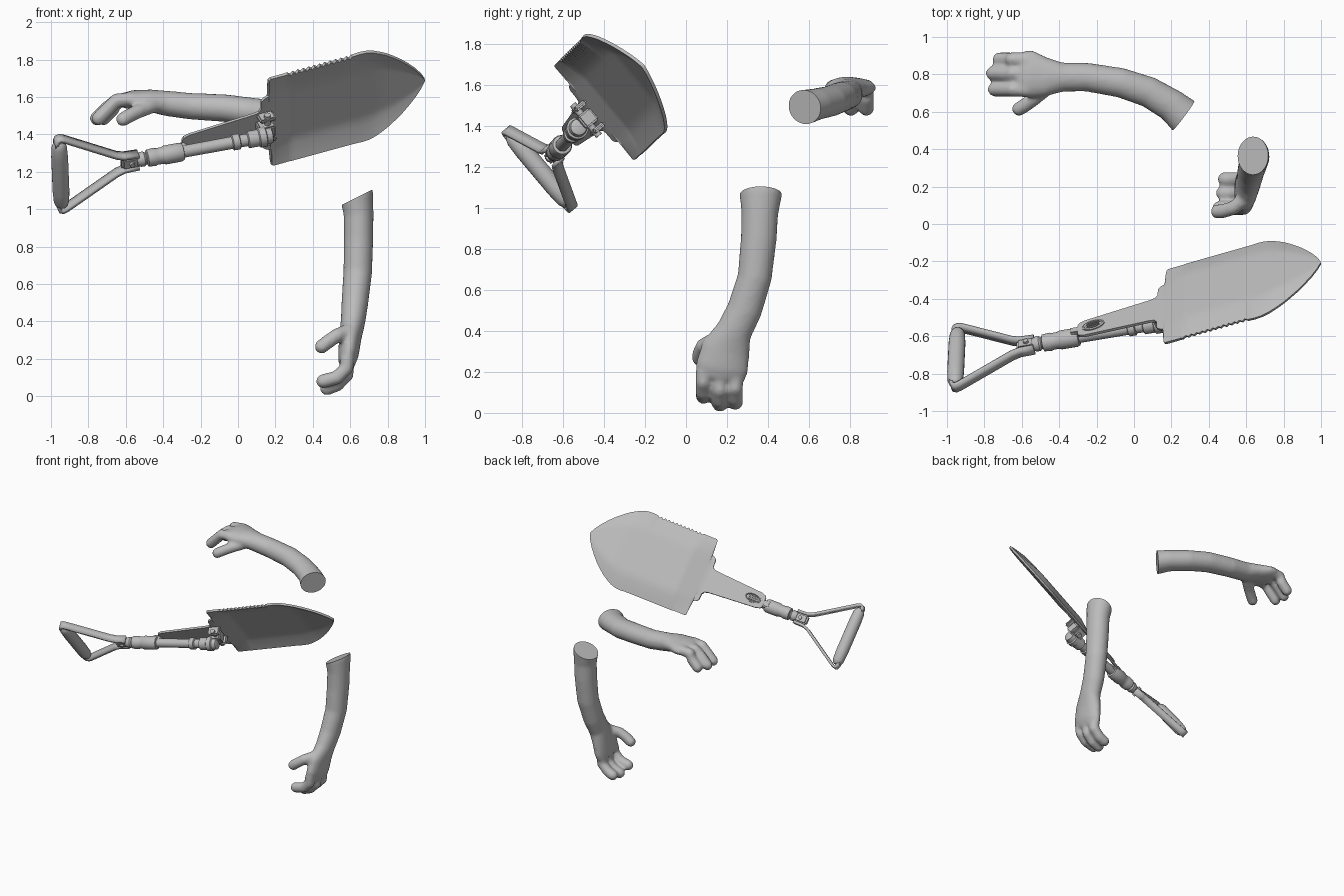
import bpy, bmesh
from math import cos, sin, pi
from mathutils import Vector, Matrix

cube = bpy.data.objects.get("Cube")
if cube:
    bpy.data.objects.remove(cube)

GREY = (0.5, 0.5, 0.5, 1)
mat = bpy.data.materials.new("plain_grey")
mat.use_nodes = True
mat.diffuse_color = GREY
mat.node_tree.nodes["Principled BSDF"].inputs["Base Color"].default_value = GREY


def frame(origin, along, across):
    """Matrix with local x along a part, y across it, z out of its back."""
    u = Vector(along).normalized()
    w = Vector(across)
    w = (w - u * w.dot(u)).normalized()
    m = Matrix((u, w, u.cross(w))).transposed().to_4x4()
    m.translation = Vector(origin)
    return m


ACROSS = (0, 0.637, -0.77)
BLADE = frame((0.17, -0.445, 1.465), (0.938, 0.25, 0.242), ACROSS)
SHAFT = frame((-0.95, -0.715, 1.187), (0.971, 0.165, 0.178), ACROSS)


def select(ob):
    bpy.ops.object.select_all(action='DESELECT')
    ob.select_set(True)
    bpy.context.view_layer.objects.active = ob


def finish(name, bm, matrix=Matrix(), angle=0.6):
    bmesh.ops.recalc_face_normals(bm, faces=bm.faces)
    me = bpy.data.meshes.new(name)
    bm.to_mesh(me)
    bm.free()
    ob = bpy.data.objects.new(name, me)
    bpy.context.collection.objects.link(ob)
    ob.matrix_world = matrix
    me.materials.append(mat)
    select(ob)
    bpy.ops.object.shade_smooth_by_angle(angle=angle)
    return ob


def loft(bm, rings, closed=True):
    """Skin a list of point rings; closed rings also get end caps."""
    rows = [[bm.verts.new(p) for p in r] for r in rings]
    n = len(rows[0])
    for a, b in zip(rows, rows[1:]):
        for i in range(n if closed else n - 1):
            j = (i + 1) % n
            bm.faces.new((a[i], a[j], b[j], b[i]))
    if closed:
        bm.faces.new(rows[0])
        bm.faces.new(rows[-1])


def lathe(name, profile, matrix, sides=20):
    """Turn (position, radius) pairs around local x."""
    bm = bmesh.new()
    loft(bm, [[(s, r * cos(2 * pi * i / sides), r * sin(2 * pi * i / sides))
               for i in range(sides)] for s, r in profile])
    return finish(name, bm, matrix)


def box(name, centre, size, matrix, bevel=0.008):
    bm = bmesh.new()
    bmesh.ops.create_cube(bm, size=1)
    bmesh.ops.scale(bm, vec=size, verts=bm.verts)
    bmesh.ops.translate(bm, vec=centre, verts=bm.verts)
    bmesh.ops.bevel(bm, geom=bm.edges, offset=bevel, segments=2, affect='EDGES')
    return finish(name, bm, matrix)


def apply(ob, kind, **settings):
    mod = ob.modifiers.new(kind.title(), kind)
    for key, value in settings.items():
        setattr(mod, key, value)
    select(ob)
    bpy.ops.object.modifier_apply(modifier=mod.name)


# Blade and neck: one dished sheet with a toothed edge
TEETH = 12
stations = [(-0.5, .035), (-.49, .05), (-.46, .06), (-.09, .085), (-.06, .092), (-.048, .11),
            (-.045, .16), (-.03, .175), (-.005, .185), (0, .295), (.01, .303), (.1, .303)]
stations += [(.11 + .37 * i / (2 * TEETH), .305) for i in range(2 * TEETH + 1)]
stations += [(.52, .308), (.56, .305), (.6, .293), (.64, .272), (.68, .247), (.72, .215),
             (.76, .18), (.8, .138), (.84, .09), (.87, .045), (.89, .004)]
COLS = 20
rings = []
tooth = 0
for u, h in stations:
    left = h
    if .11 <= u <= .481:
        left -= .014 * (tooth % 2)
        tooth += 1
    ramp = min(1, max(0, u + .03) / .16) * min(1, (.89 - u) / .25)
    row = []
    for i in range(COLS + 1):
        k = 2 * i / COLS - 1
        dish = .034 * ramp * min(1, 1.5 * (1 - k * k))
        row.append((u, k * (h if k > 0 else left), dish + .02 * max(u, 0)))
    rings.append(row)
bm = bmesh.new()
loft(bm, rings, closed=False)
blade = finish("blade_and_neck", bm, BLADE)
apply(blade, 'SOLIDIFY', thickness=.016, offset=0)
bpy.ops.object.shade_smooth_by_angle(angle=0.6)

# Latch on the neck: oval frame with ribs
bm = bmesh.new()
loft(bm, [[(-.41 + (.055 + d) * cos(2 * pi * i / 24), (.028 + d) * sin(2 * pi * i / 24), z)
           for i in range(24)] for d, z in ((.008, 0), (.008, .014), (0, .018), (-.006, .01))])
finish("latch_plate", bm, BLADE)
for side in (-1, 0, 1):
    box("latch_rib", (-.41, side * .014, .014), (.07, .007, .014), BLADE, .002)

# Shaft, sleeve and ferrule
lathe("shaft", [(.42, .032), (.44, .04), (.46, .04), (.47, .032), (1.14, .034)], SHAFT)
lathe("sleeve", [(.475, .034), (.48, .046), (.52, .049), (.53, .045), (.56, .045),
                 (.575, .051), (.66, .051), (.675, .046), (.678, .034)], SHAFT)
lathe("collar", [(.945, .034), (.95, .043), (.985, .043), (.99, .034)], SHAFT)
lathe("ferrule", [(1.03, .036), (1.035, .046), (1.09, .046), (1.095, .054), (1.13, .054),
                  (1.135, .044), (1.165, .04), (1.17, .03)], SHAFT)
# Hinge holding the blade to the shaft
box("neck_pivot", (.67, 0, .03), (.07, .05, .05), SHAFT)
box("hinge_block", (-.04, 0, -.045), (.09, .075, .08), BLADE)
for side in (-1, 1):
    box("hinge_lug", (-.03, side * .07, -.035), (.09, .025, .07), BLADE)
lathe("hinge_pin", [(-.1, .018), (.1, .018)], BLADE @ Matrix.Translation((-.03, 0, -.05))
      @ Matrix.Rotation(pi / 2, 4, 'Z'), 12)

# Yoke and triangular handle
box("yoke", (.385, 0, 0), (.1, .075, .05), SHAFT, .012)
lathe("yoke_pin", [(-.038, .014), (.038, .014)], SHAFT @ Matrix.Translation((.39, 0, 0))
      @ Matrix.Rotation(pi / 2, 4, 'Y'), 12)
strap = [(.43, .042), (.35, .045), (.31, .06), (.27, .085), (.06, .218), (.025, .24),
         (.005, .248), (-.01, .242), (-.016, .225), (-.016, .205)]
for side, label in ((-1, "upper"), (1, "lower")):
    bm = bmesh.new()
    loft(bm, [[(s, side * w, -.027), (s, side * w, .027)] for s, w in strap], closed=False)
    arm = finish(label + "_handle_arm", bm, SHAFT, 0.9)
    apply(arm, 'SOLIDIFY', thickness=.02, offset=0)
grip = [(-.225, .02), (-.215, .032), (-.19, .041), (-.12, .045)]
lathe("grip", grip + [(-s, r) for s, r in reversed(grip)],
      SHAFT @ Matrix.Rotation(pi / 2, 4, 'Z'))


# Arms: lofted limb, fingers and thumb fused into one smooth skin
def limb(bm, path, sides=20):
    """Loft ellipses (x, y, z, half width, half depth) along a path."""
    pts = [Vector(p[:3]) for p in path]
    rings = []
    for i, p in enumerate(path):
        t = (pts[min(i + 1, len(pts) - 1)] - pts[max(i - 1, 0)]).normalized()
        a = Vector((0, 1, 0))
        a = (a - t * a.dot(t)).normalized()
        b = t.cross(a)
        rings.append([pts[i] + a * p[3] * cos(2 * pi * k / sides)
                      + b * p[4] * sin(2 * pi * k / sides) for k in range(sides)])
    loft(bm, rings)


def finger(bm, joints, r=.039):
    pts = [Vector(j) for j in joints]
    limb(bm, [(*p, r, r) for p in pts], 14)
    for p in pts[1:]:
        bmesh.ops.create_uvsphere(bm, u_segments=14, v_segments=10, radius=r,
                                  matrix=Matrix.Translation(p))


def forearm(name, path, fingers, cut_point, cut_normal):
    bm = bmesh.new()
    limb(bm, path)
    for joints in fingers:
        finger(bm, joints)
    ob = finish(name, bm)
    apply(ob, 'REMESH', mode='VOXEL', voxel_size=.011)
    apply(ob, 'SMOOTH', factor=.5, iterations=9)
    # Flat cut at the elbow end
    bm = bmesh.new()
    bm.from_mesh(ob.data)
    cut = bmesh.ops.bisect_plane(bm, geom=bm.verts[:] + bm.edges[:] + bm.faces[:],
                                 plane_co=cut_point, plane_no=cut_normal, clear_outer=True)
    bmesh.ops.contextual_create(bm, geom=[e for e in cut["geom_cut"]
                                          if isinstance(e, bmesh.types.BMEdge)])
    bm.to_mesh(ob.data)
    bm.free()
    select(ob)
    bpy.ops.object.shade_smooth_by_angle(angle=0.8)


forearm("level_arm",
        [(.36, .5, 1.48, .1, .085), (.27, .575, 1.49, .1, .085), (.2, .635, 1.505, .088, .077),
         (.08, .705, 1.52, .083, .075), (-.07, .755, 1.54, .08, .074),
         (-.25, .785, 1.55, .077, .071), (-.38, .785, 1.565, .078, .068),
         (-.47, .785, 1.58, .105, .06), (-.56, .8, 1.585, .13, .052), (-.61, .81, 1.58, .12, .042)],
        [[(-.56, y, 1.59), (-.65, y, 1.58), (x + .05, y, 1.535), (x, y, 1.485)]
         for x, y in ((-.72, .88), (-.755, .805), (-.745, .72))]
        + [[(-.46, .73, 1.55), (-.54, .665, 1.52), (-.59, .63, 1.495), (-.615, .615, 1.48)]],
        (.265, .58, 1.49), (.8, -.6, -.08))

forearm("hanging_arm",
        [(.6, .37, 1.2, .1, .09), (.635, .365, 1.07, .105, .09), (.645, .36, .97, .09, .08),
         (.645, .355, .85, .088, .079), (.64, .335, .66, .084, .077), (.625, .285, .5, .086, .072),
         (.615, .235, .4, .088, .066), (.6, .195, .31, .12, .06),
         (.59, .175, .22, .13, .055), (.58, .17, .17, .12, .045)],
        [[(.585, y, .21), (.58, y, z + .07), (.53, y, z + .02), (x, y, z)]
         for x, y, z in ((.455, .085, .08), (.475, .165, .042), (.485, .24, .05))]
        + [[(.59, .13, .35), (.53, .085, .325), (.48, .07, .29), (.447, .067, .265)]],
        (.63, .365, 1.06), (-.45, 0, .9))
